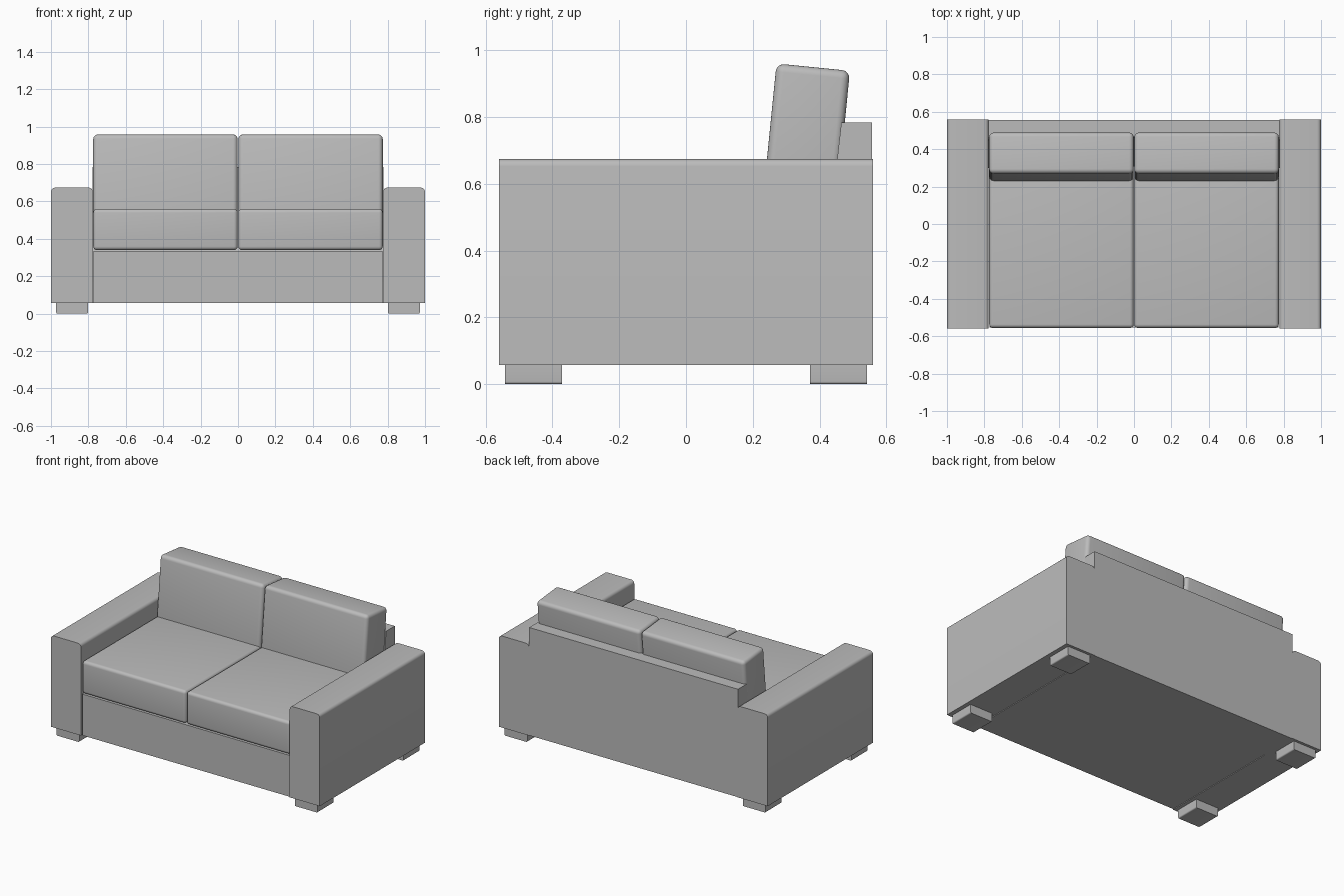
import bpy
import bmesh
import math
from mathutils import Matrix, Vector

cube = bpy.data.objects.get("Cube")
if cube:
    bpy.data.objects.remove(cube, do_unlink=True)

# Single fabric colour
fabric = bpy.data.materials.new("grey fabric")
fabric.use_nodes = True
GREY = (0.5, 0.5, 0.5, 1)
fabric.diffuse_color = GREY
fabric.node_tree.nodes["Principled BSDF"].inputs["Base Color"].default_value = GREY


def finish(name, bm):
    bmesh.ops.recalc_face_normals(bm, faces=bm.faces)
    mesh = bpy.data.meshes.new(name)
    bm.to_mesh(mesh)
    bm.free()
    mesh.materials.append(fabric)
    obj = bpy.data.objects.new(name, mesh)
    bpy.context.collection.objects.link(obj)
    bpy.ops.object.select_all(action='DESELECT')
    obj.select_set(True)
    bpy.context.view_layer.objects.active = obj
    bpy.ops.object.shade_smooth_by_angle(angle=math.radians(35))
    return obj


def block(name, x, y, z, radius=0, rounded=lambda a, b: True):
    """Box between the given limits; edges picked by the rule are rounded."""
    bm = bmesh.new()
    bmesh.ops.create_cube(bm, size=1)
    edges = [e for e in bm.edges if rounded(e.verts[0].co, e.verts[1].co)]
    for v in bm.verts:
        v.co = Vector([(lo + hi) / 2 + c * (hi - lo)
                       for c, (lo, hi) in zip(v.co, (x, y, z))])
    if radius:
        bmesh.ops.bevel(bm, geom=edges, offset=radius, segments=5,
                        profile=0.5, affect='EDGES')
    return finish(name, bm)


def lengthwise(sign):
    """Rule for the front-to-back edges on the top (1) or bottom (-1)."""
    return lambda a, b: a.y * b.y < 0 and a.z * sign > 0


def span(side, near, far):
    return tuple(sorted((side * near, side * far)))


BOTTOM, SEAT, SEAT_TOP = 0.058, 0.34, 0.56

# Base under the seat
block("seat_base", (-0.772, 0.772), (-0.553, 0.31), (BOTTOM, SEAT - 0.004))

# Back frame with a sloping front, extruded between the arms
bm = bmesh.new()
profile = [(0.30, BOTTOM), (0.557, BOTTOM), (0.557, 0.784), (0.465, 0.784), (0.44, SEAT_TOP)]
face = bm.faces.new([bm.verts.new((-0.777, y, z)) for y, z in profile])
new = bmesh.ops.extrude_face_region(bm, geom=[face])["geom"]
bmesh.ops.translate(bm, vec=(1.554, 0, 0),
                    verts=[g for g in new if isinstance(g, bmesh.types.BMVert)])
finish("back_frame", bm)

for side, label in ((1, "left"), (-1, "right")):
    # Arm with rounded top edges
    block(f"{label}_arm", span(side, 0.777, 1), (-0.56, 0.56), (BOTTOM, 0.674),
          0.022, lengthwise(1))

    # Feet
    for end, place in ((-1, "front"), (1, "back")):
        block(f"{label}_{place}_foot", span(side, 0.802, 0.972),
              span(end, 0.372, 0.542), (0, BOTTOM), 0.008, lengthwise(-1))

    # Seat cushion
    block(f"{label}_seat_cushion", span(side, 0.002, 0.774), (-0.556, 0.30),
          (SEAT, SEAT_TOP), 0.02)

    # Back cushion, leaning on the back frame
    cushion = block(f"{label}_back_cushion", span(side, 0.002, 0.774),
                    (0, 0.221), (-0.06, 0.402), 0.024)
    cushion.data.transform(Matrix.Translation((0, 0.231, SEAT_TOP))
                           @ Matrix.Rotation(math.radians(-5.7), 4, 'X'))
